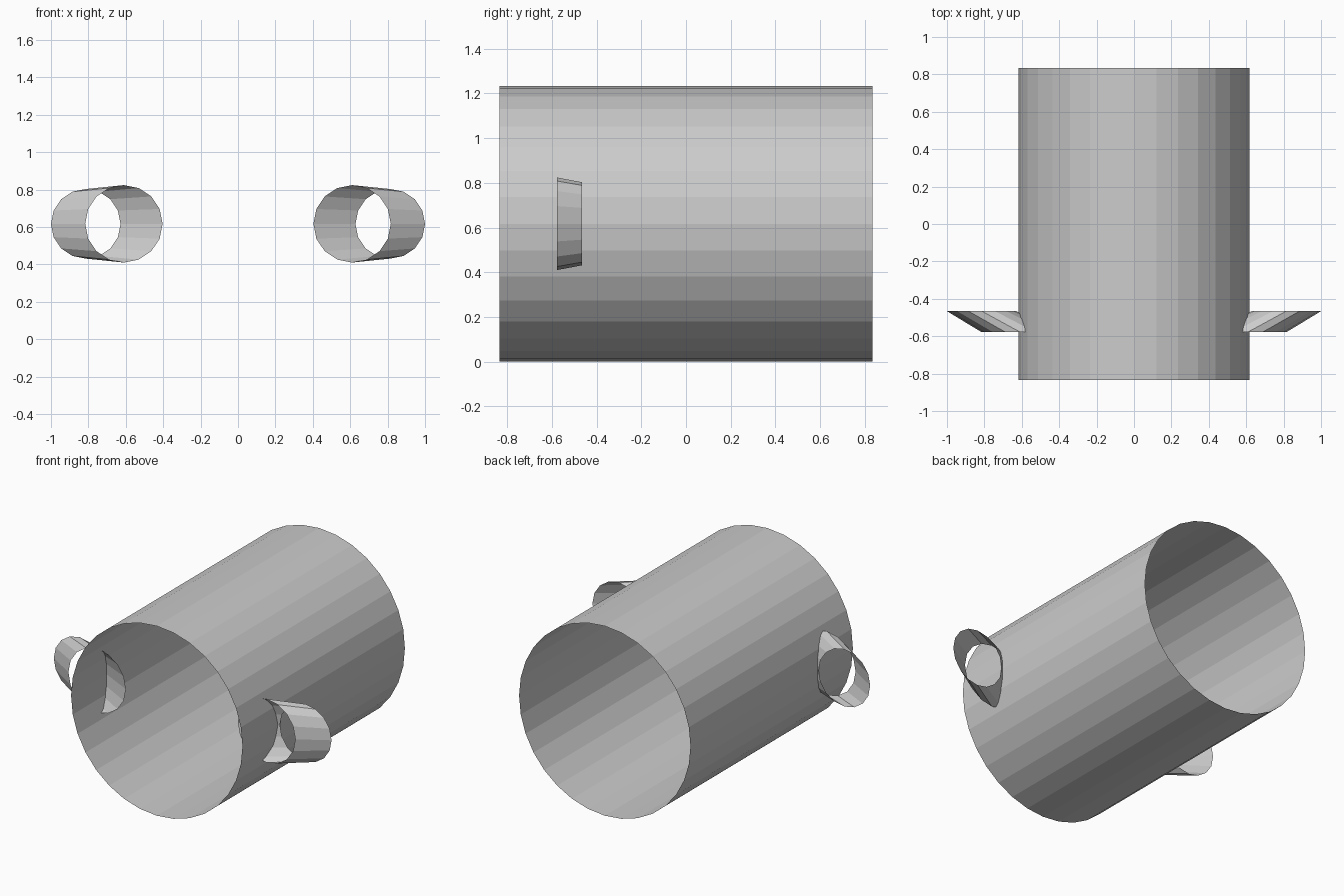
import bpy, bmesh
from math import cos, sin, pi

if "Cube" in bpy.data.objects:
    bpy.data.objects.remove(bpy.data.objects["Cube"])

AXIS_Z = 0.617


def open_tube(name, sides, start, end):
    """Open tube lofted between two circles; each is (x, y, radius)."""
    bm = bmesh.new()
    rings = []
    for x, y, r in (start, end):
        rings.append([bm.verts.new((x + r * cos(2 * pi * i / sides), y,
                                    AXIS_Z + r * sin(2 * pi * i / sides)))
                      for i in range(sides)])
    a, b = rings
    for i in range(sides):
        j = (i + 1) % sides
        bm.faces.new((a[i], b[i], b[j], a[j]))
    bmesh.ops.recalc_face_normals(bm, faces=bm.faces)
    # the shell is open, so make sure normals point away from the axis
    f = bm.faces[:][0]
    cx = (start[0] + end[0]) / 2
    c = f.calc_center_median()
    if f.normal.x * (c.x - cx) + f.normal.z * (c.z - AXIS_Z) < 0:
        bmesh.ops.reverse_faces(bm, faces=bm.faces[:])
    mesh = bpy.data.meshes.new(name)
    bm.to_mesh(mesh)
    bm.free()
    obj = bpy.data.objects.new(name, mesh)
    bpy.context.collection.objects.link(obj)
    return obj


# Main barrel, open at both ends
open_tube("main_barrel", 32, (0, -0.835, AXIS_Z), (0, 0.835, AXIS_Z))

# Slanted tapering side rings, mirrored left and right
rings = open_tube("side_rings", 16, (0.61, -0.577, 0.207), (0.814, -0.466, 0.186))
mirror = rings.modifiers.new("mirror", 'MIRROR')
mirror.use_axis[0] = True
mirror.use_mirror_merge = False
